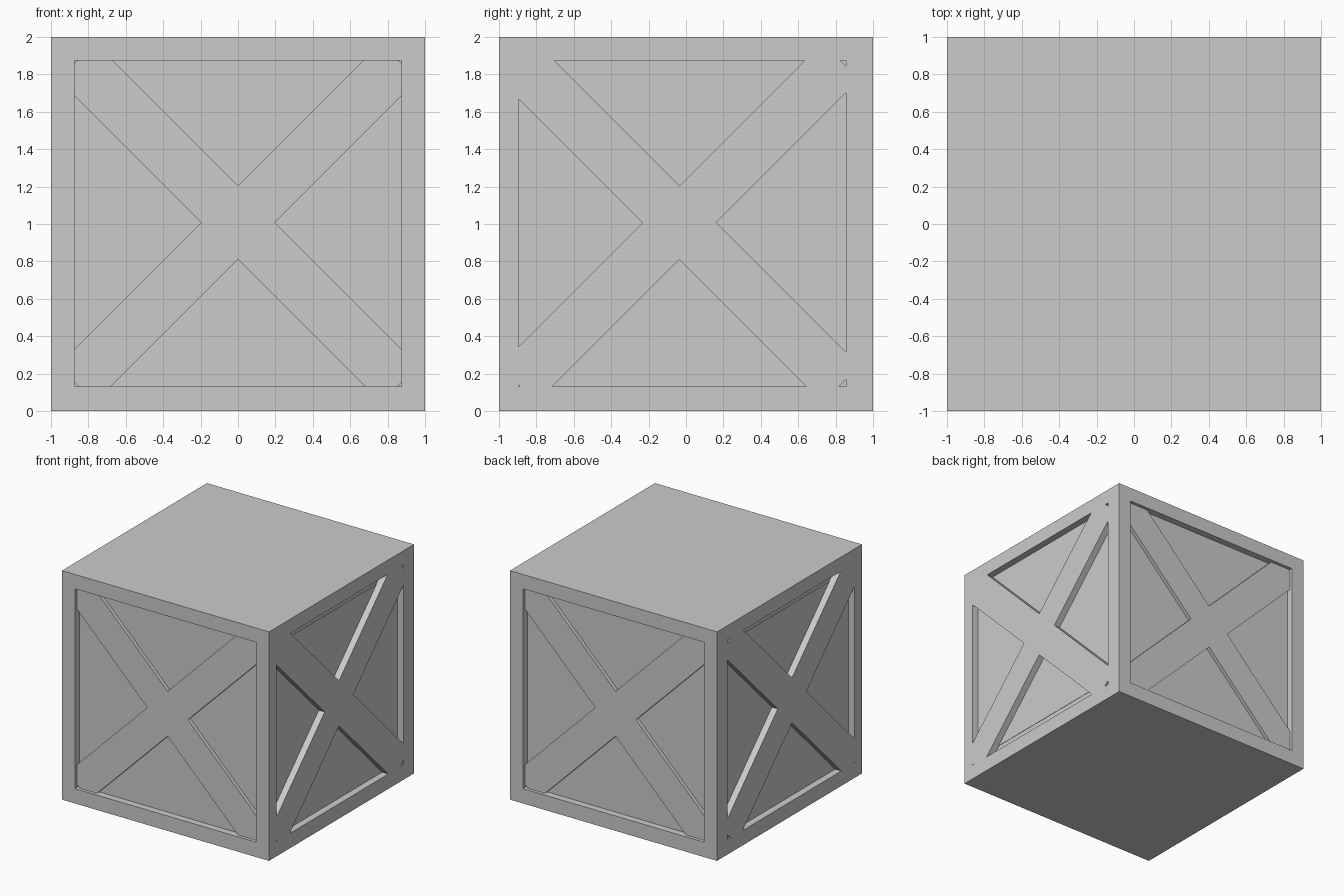
import bpy, bmesh
from math import sqrt
from mathutils import Vector

if "Cube" in bpy.data.objects:
    bpy.data.objects.remove(bpy.data.objects["Cube"])

Z_LO, Z_HI = 0.13, 1.875      # window height limits
DEPTH = 0.06                  # panel recess
HALF_W, HALF_L, CZ = 0.139, 1.221, 1.007   # brace half width, half length, centre height


def make_object(name, bm):
    bmesh.ops.recalc_face_normals(bm, faces=bm.faces)
    mesh = bpy.data.meshes.new(name)
    bm.to_mesh(mesh)
    bm.free()
    obj = bpy.data.objects.new(name, mesh)
    bpy.context.collection.objects.link(obj)
    return obj


def prism(name, points, place, near, far):
    """Extrude a (u, z) outline from one inward depth to another on a crate side."""
    bm = bmesh.new()
    loops = [[bm.verts.new(place(u, z, d)) for u, z in points] for d in (near, far)]
    n = len(points)
    bm.faces.new(loops[0])
    bm.faces.new(loops[1])
    for i in range(n):
        j = (i + 1) % n
        bm.faces.new((loops[0][i], loops[0][j], loops[1][j], loops[1][i]))
    return make_object(name, bm)


def rect(u0, u1, z0, z1):
    return [(u0, z0), (u1, z0), (u1, z1), (u0, z1)]


def cross(cu):
    """Outline of an X made of two crossed boards with square ends."""
    pts = []
    for du, dz in ((1, 1), (-1, 1), (-1, -1), (1, -1)):
        d = Vector((du, dz)) / sqrt(2)
        p = Vector((-d.y, d.x))
        for v in (HALF_L * d - HALF_W * p, HALF_L * d + HALF_W * p, HALF_W * (d + p)):
            pts.append((cu + v.x, CZ + v.y))
    return pts


def boolean(obj, other, operation):
    mod = obj.modifiers.new(operation.lower(), 'BOOLEAN')
    mod.operation, mod.object, mod.solver = operation, other, 'EXACT'
    bpy.context.view_layer.objects.active = obj
    bpy.ops.object.modifier_apply(modifier=mod.name)


# solid crate body
bm = bmesh.new()
bmesh.ops.create_cube(bm, size=2)
bmesh.ops.translate(bm, verts=bm.verts, vec=(0, 0, 1))
body = make_object("crate_frame", bm)

# name, placement, window limits, brace centre, brace recess
sides = [
    ("front", lambda u, z, d: (u, -1 + d, z), -0.875, 0.875, 0.0, 0.028),
    ("back", lambda u, z, d: (u, 1 - d, z), -0.875, 0.875, 0.0, 0.028),
    ("right", lambda u, z, d: (1 - d, u, z), -0.895, 0.855, -0.035, 0.0),
    ("left", lambda u, z, d: (-1 + d, u, z), -0.895, 0.855, -0.035, 0.0),
]

for name, place, u0, u1, cu, recess in sides:
    # recessed window
    pocket = prism("pocket", rect(u0, u1, Z_LO, Z_HI), place, -0.1, DEPTH)
    boolean(body, pocket, 'DIFFERENCE')
    # crossed boards trimmed to the window
    brace = prism(name + "_cross_brace", cross(cu), place, recess, DEPTH + 0.05)
    boolean(brace, pocket, 'INTERSECT')
    bpy.data.objects.remove(pocket)
    # slightly proud inner panel on the two flush-braced sides
    if recess == 0.0:
        prism(name + "_inner_panel", rect(u0, u1, 0.22, 1.8), place, DEPTH - 0.003, DEPTH + 0.01)
